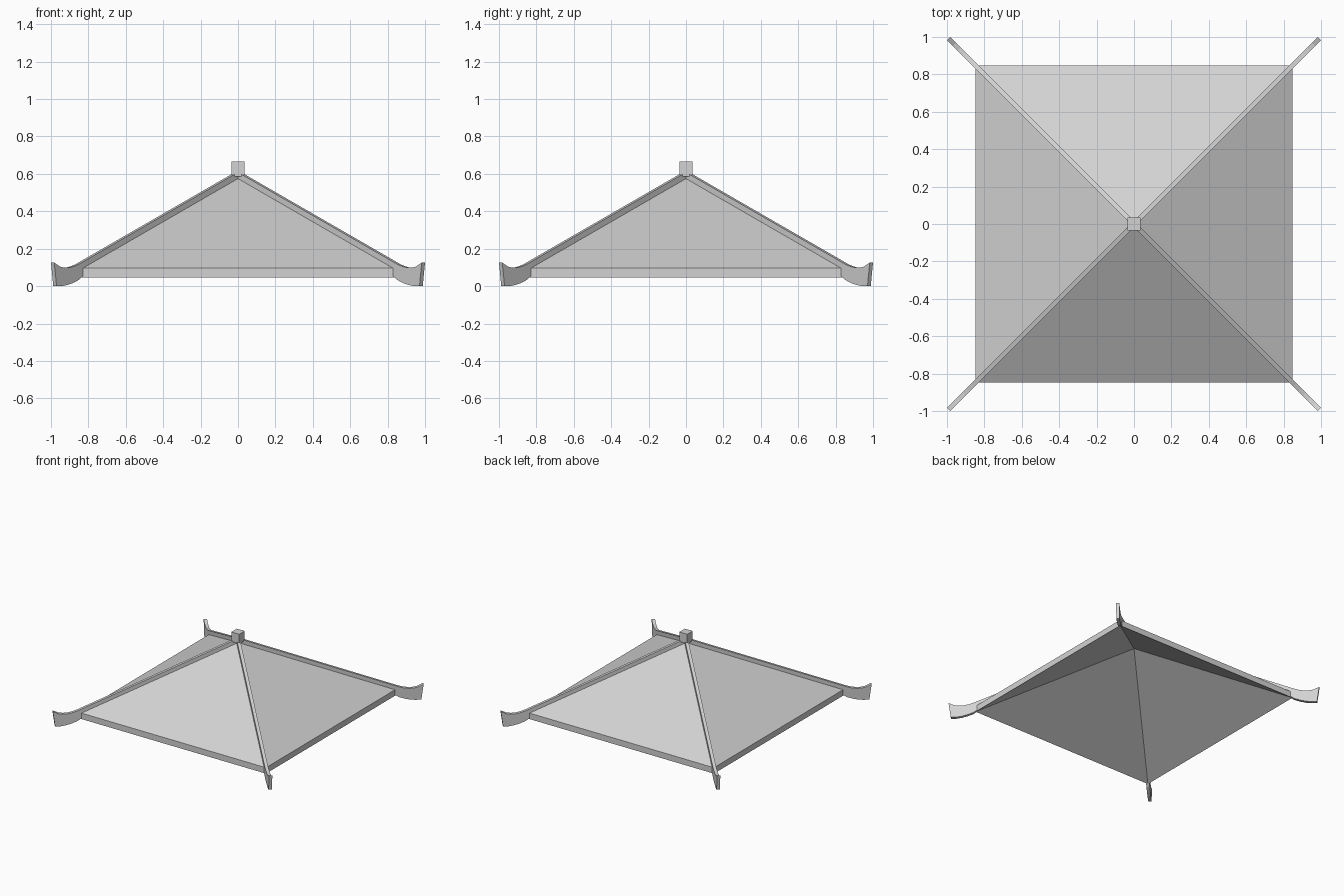
import bpy
import bmesh
from math import radians, sqrt
from mathutils import Matrix, Vector

cube = bpy.data.objects.get("Cube")
if cube:
    bpy.data.objects.remove(cube, do_unlink=True)

HALF = 0.847           # half width of the eaves
PITCH = 0.577          # rise per unit run
EAVE_LOW, EAVE_HIGH = 0.047, 0.096
RIDGE_WIDTH = 0.025

grey = bpy.data.materials.new("light_grey")
grey.use_nodes = True
grey.diffuse_color = (0.65, 0.65, 0.65, 1)
grey.node_tree.nodes["Principled BSDF"].inputs["Base Color"].default_value = grey.diffuse_color


def finish(name, bm):
    bmesh.ops.recalc_face_normals(bm, faces=bm.faces)
    mesh = bpy.data.meshes.new(name)
    bm.to_mesh(mesh)
    bm.free()
    mesh.materials.append(grey)
    obj = bpy.data.objects.new(name, mesh)
    bpy.context.collection.objects.link(obj)
    return obj


# Hollow pyramid roof: outer skin, inner skin and the fascia joining them
bm = bmesh.new()
rings = []
for eave in (EAVE_LOW, EAVE_HIGH):
    ring = [bm.verts.new((x * HALF, y * HALF, eave))
            for x, y in ((-1, -1), (1, -1), (1, 1), (-1, 1))]
    apex = bm.verts.new((0, 0, eave + HALF * PITCH))
    for i in range(4):
        bm.faces.new((ring[i], ring[(i + 1) % 4], apex))
    rings.append(ring)
low, high = rings
for i in range(4):
    j = (i + 1) % 4
    bm.faces.new((low[i], low[j], high[j], high[i]))
finish("roof_shell", bm)

# Hip ridges with upturned tips; profile is (x offset along the diagonal, height)
top = [(0, 0.613), (0.86, 0.117), (0.885, 0.106), (0.91, 0.099),
       (0.935, 0.098), (0.96, 0.104), (0.991, 0.125)]
bottom = [(0.979, 0.001), (0.95, 0), (0.92, 0.006), (0.89, 0.017),
          (0.86, 0.033), (0.835, 0.056), (0, EAVE_LOW + HALF * PITCH + 0.004)]
for k, name in enumerate(("back_left", "back_right", "front_right", "front_left")):
    bm = bmesh.new()
    outline = [bm.verts.new((d * sqrt(2), -RIDGE_WIDTH / 2, z)) for d, z in top + bottom]
    face = bm.faces.new(outline)
    side = bmesh.ops.extrude_face_region(bm, geom=[face])
    moved = [v for v in side["geom"] if isinstance(v, bmesh.types.BMVert)]
    bmesh.ops.translate(bm, verts=moved, vec=Vector((0, RIDGE_WIDTH, 0)))
    bm.transform(Matrix.Rotation(radians(45 + 90 * k), 4, "Z"))
    finish(name + "_ridge", bm)

# Square cap on the peak
bm = bmesh.new()
bmesh.ops.create_cube(bm, size=1)
bm.transform(Matrix.Translation((0, 0, 0.625)) @ Matrix.Diagonal((0.072, 0.072, 0.08, 1)))
finish("peak_cap", bm)
